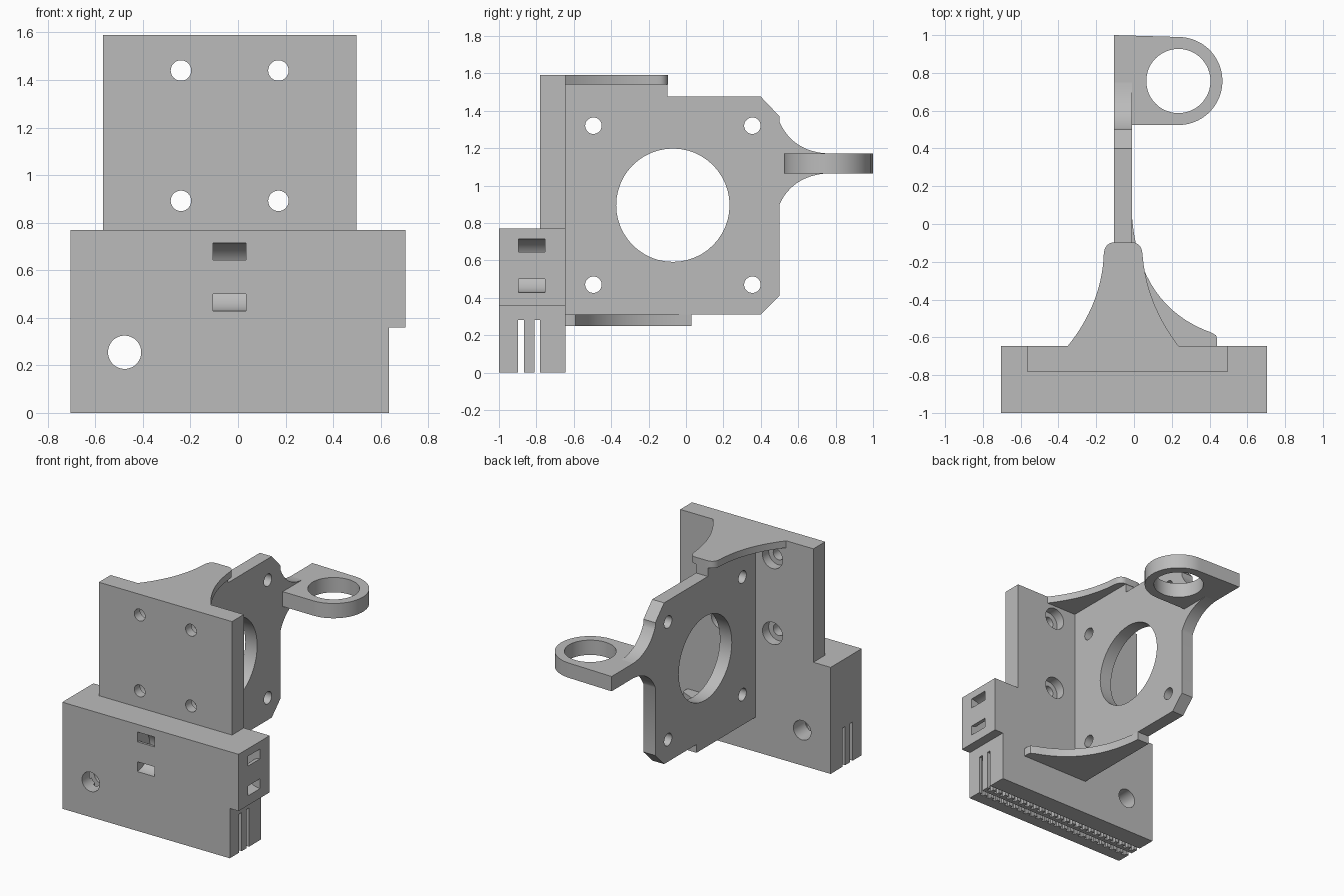
import bpy
import bmesh
from math import cos, sin, pi, radians
from mathutils import Vector

if "Cube" in bpy.data.objects:
    bpy.data.objects.remove(bpy.data.objects["Cube"], do_unlink=True)

grey = bpy.data.materials.new("plain_grey")
grey.use_nodes = True
grey.diffuse_color = (0.5, 0.5, 0.5, 1)
grey.node_tree.nodes["Principled BSDF"].inputs["Base Color"].default_value = (0.5, 0.5, 0.5, 1)

# Outline coordinates (a, b) and extrusion depth d for each axis
PLACE = {"x": lambda a, b, d: (d, a, b),
         "y": lambda a, b, d: (a, d, b),
         "z": lambda a, b, d: (a, b, d)}


def prism(name, outline, axis, lo, hi):
    """Extrude a closed outline along an axis from lo to hi."""
    put = PLACE[axis]
    bm = bmesh.new()
    face = bm.faces.new([bm.verts.new(put(a, b, lo)) for a, b in outline])
    grown = bmesh.ops.extrude_face_region(bm, geom=[face])
    moved = [v for v in grown["geom"] if isinstance(v, bmesh.types.BMVert)]
    bmesh.ops.translate(bm, verts=moved, vec=Vector(put(0, 0, hi - lo)))
    bmesh.ops.recalc_face_normals(bm, faces=bm.faces)
    mesh = bpy.data.meshes.new(name)
    bm.to_mesh(mesh)
    bm.free()
    mesh.materials.append(grey)
    obj = bpy.data.objects.new(name, mesh)
    bpy.context.collection.objects.link(obj)
    return obj


def arc(a, b, r, start=0, end=360, n=48):
    steps = n if end - start == 360 else n + 1
    angles = [radians(start + (end - start) * i / n) for i in range(steps)]
    return [(a + r * cos(t), b + r * sin(t)) for t in angles]


def bend(p, c, q, n=16):
    """Smooth curve from p to q pulled towards c."""
    p, c, q = Vector(p), Vector(c), Vector(q)
    return [tuple(p.lerp(c, i / n).lerp(c.lerp(q, i / n), i / n)) for i in range(n + 1)]


def rect(a0, a1, b0, b1):
    return [(a0, b0), (a1, b0), (a1, b1), (a0, b1)]


def cut(obj, cutters):
    """Subtract cutters, then remove them."""
    for cutter in cutters:
        cutter.hide_render = True
        mod = obj.modifiers.new("cut", 'BOOLEAN')
        mod.object = cutter
        mod.solver = 'EXACT'
        bpy.context.view_layer.objects.active = obj
        bpy.ops.object.modifier_apply(modifier=mod.name)
        bpy.data.objects.remove(cutter, do_unlink=True)


def hole(a, b, r, axis, lo, hi):
    return prism("hole_cutter", arc(a, b, r), axis, lo, hi)


def toothed_slot(groove, clear, wall):
    """Belt slot outline: one flat wall and one notched wall."""
    pitch, x = 0.055, -0.735
    pts = []
    while x < 0.72:
        pts += [(x, clear), (x, groove), (x + pitch * 0.5, groove), (x + pitch * 0.5, clear)]
        x += pitch
    return prism("slot_cutter", pts + [(0.76, clear), (0.76, wall), (-0.735, wall)],
                 "z", -0.1, 0.28)


def tie_channel(a, b, axis, lo, hi):
    """Ring-shaped channel for a cable tie."""
    ring = prism("tie_cutter", arc(a, b, 0.143), axis, lo, hi)
    cut(ring, [hole(a, b, 0.072, axis, lo - 0.1, hi + 0.1)])
    return ring


parts = []

# Belt block, stepped at its lower right
BACK = -0.645
block = prism("belt_block", [(-0.705, 0), (0.635, 0), (0.635, 0.36), (0.705, 0.36),
                             (0.705, 0.77), (-0.705, 0.77)], "y", -1, BACK)
cut(block, [toothed_slot(-0.917, -0.897, -0.865),
            toothed_slot(-0.838, -0.81, -0.78),
            hole(-0.477, 0.255, 0.07, "y", -1.1, -0.5),
            tie_channel(-1, 0.572, "x", -0.105, 0.033),
            tie_channel(0.705, 0.572, "y", -0.895, -0.755)])
parts.append(block)

# Upright plate with counterbored screw holes
plate = prism("upright_plate", rect(-0.567, 0.498, 0.77, 1.59), "y", -0.78, BACK)
for x in (-0.24, 0.17):
    for z in (0.892, 1.44):
        cut(plate, [hole(x, z, 0.043, "y", -0.9, -0.5),
                    hole(x, z, 0.08, "y", -0.715, -0.5)])
parts.append(plate)

# Motor plate, flaring into the sensor arm
LEFT, RIGHT = -0.105, -0.01
motor = prism("motor_plate",
              [(BACK, 0.31), (0.4, 0.31), (0.5, 0.41)]
              + bend((0.5, 0.9), (0.57, 1.05), (0.75, 1.065))
              + bend((0.75, 1.172), (0.57, 1.185), (0.5, 1.34))
              + [(0.5, 1.37), (0.4, 1.475), (-0.1, 1.475), (-0.1, 1.54), (BACK, 1.54)],
              "x", LEFT, RIGHT)
cut(motor, [hole(-0.07, 0.895, 0.303, "x", -0.3, 0.2)])
for y in (-0.495, 0.355):
    for z in (0.47, 1.32):
        cut(motor, [hole(y, z, 0.044, "x", -0.3, 0.2)])
parts.append(motor)

# Sensor ring
ring = prism("sensor_ring",
             [(LEFT, 0.75), (RIGHT, 0.75), (RIGHT, 0.525)]
             + arc(0.235, 0.757, 0.233, -90, 90) + [(LEFT, 1)],
             "z", 1.065, 1.172)
cut(ring, [hole(0.235, 0.757, 0.17, "z", 0.9, 1.3)])
parts.append(ring)

# Upper and lower gussets
parts.append(prism("upper_gusset",
                   bend((-0.35, BACK), (-0.17, -0.42), (-0.16, -0.16))
                   + arc(-0.105, -0.15, 0.053, 170, 90, 8)
                   + arc(-0.01, -0.15, 0.053, 90, 10, 8)
                   + bend((0.045, -0.16), (0.065, -0.42), (0.235, BACK)),
                   "z", 1.54, 1.59))
parts.append(prism("lower_gusset",
                   [(LEFT, BACK), (LEFT, 0.03)]
                   + bend((RIGHT, 0.03), (0.03, -0.44), (0.41, -0.575))
                   + [(0.435, -0.59), (0.44, -0.61), (0.44, BACK)],
                   "z", 0.25, 0.31))

# Smooth curved walls, sharp edges
bpy.ops.object.select_all(action='DESELECT')
for obj in parts:
    obj.select_set(True)
bpy.context.view_layer.objects.active = parts[0]
bpy.ops.object.shade_smooth_by_angle(angle=radians(30))
